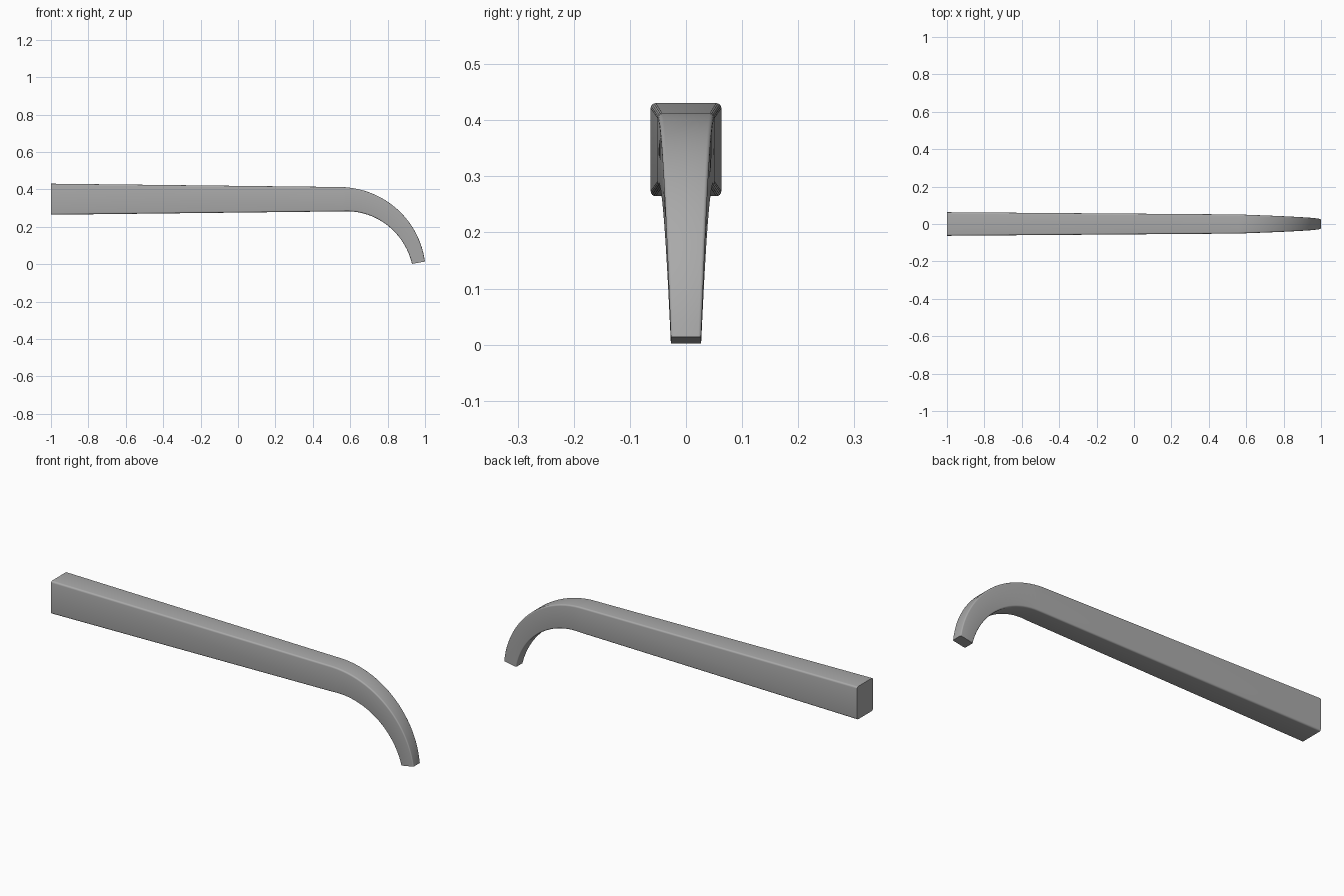
import bpy
import bmesh
from math import sin, cos, pi, radians
from mathutils import Vector

cube = bpy.data.objects.get("Cube")
if cube:
    bpy.data.objects.remove(cube, do_unlink=True)

# Single grey metal finish
grey = bpy.data.materials.new("satin grey")
grey.use_nodes = True
grey.diffuse_color = (0.4, 0.4, 0.4, 1)
grey.node_tree.nodes["Principled BSDF"].inputs["Base Color"].default_value = (0.4, 0.4, 0.4, 1)

START_X, BEND_X, AXIS_Z = -1.0, 0.56, 0.3475
RADIUS, SWEEP = 0.411, radians(80)
ARC_STEPS, CORNER_STEPS = 24, 4


def mix(a, b, t):
    return a + (b - a) * t


def section(bm, x, z, angle, half_w, half_h, r):
    """Rounded rectangle across the path, tilted down by angle."""
    up = Vector((sin(angle), 0, cos(angle)))
    ring = []
    for k, (sy, sz) in enumerate([(1, 1), (-1, 1), (-1, -1), (1, -1)]):
        for i in range(CORNER_STEPS + 1):
            a = (k + i / CORNER_STEPS) * pi / 2
            y = sy * (half_w - r) + r * cos(a)
            h = sz * (half_h - r) + r * sin(a)
            ring.append(bm.verts.new(Vector((x, y, z)) + up * h))
    return ring


bm = bmesh.new()

# Straight, gently tapering arm
rings = [section(bm, START_X, AXIS_Z, 0, 0.063, 0.083, 0.009),
         section(bm, BEND_X, AXIS_Z, 0, 0.051, 0.065, 0.008)]

# Downward curved spout that keeps narrowing to the tip
for i in range(1, ARC_STEPS + 1):
    t = i / ARC_STEPS
    a = SWEEP * t
    rings.append(section(bm, BEND_X + RADIUS * sin(a), AXIS_Z - RADIUS * (1 - cos(a)), a,
                         mix(0.051, 0.027, t), mix(0.065, 0.035, t), mix(0.008, 0.005, t)))

# Skin between sections and flat end caps
for a, b in zip(rings, rings[1:]):
    n = len(a)
    for i in range(n):
        j = (i + 1) % n
        bm.faces.new((a[i], a[j], b[j], b[i]))
bm.faces.new(rings[0])
bm.faces.new(rings[-1])
bmesh.ops.recalc_face_normals(bm, faces=bm.faces)

mesh = bpy.data.meshes.new("curved_spout")
bm.to_mesh(mesh)
bm.free()
mesh.materials.append(grey)
spout = bpy.data.objects.new("curved_spout", mesh)
bpy.context.collection.objects.link(spout)

# Smooth shading with crisp ends
bpy.ops.object.select_all(action='DESELECT')
spout.select_set(True)
bpy.context.view_layer.objects.active = spout
bpy.ops.object.shade_smooth_by_angle(angle=radians(40))
